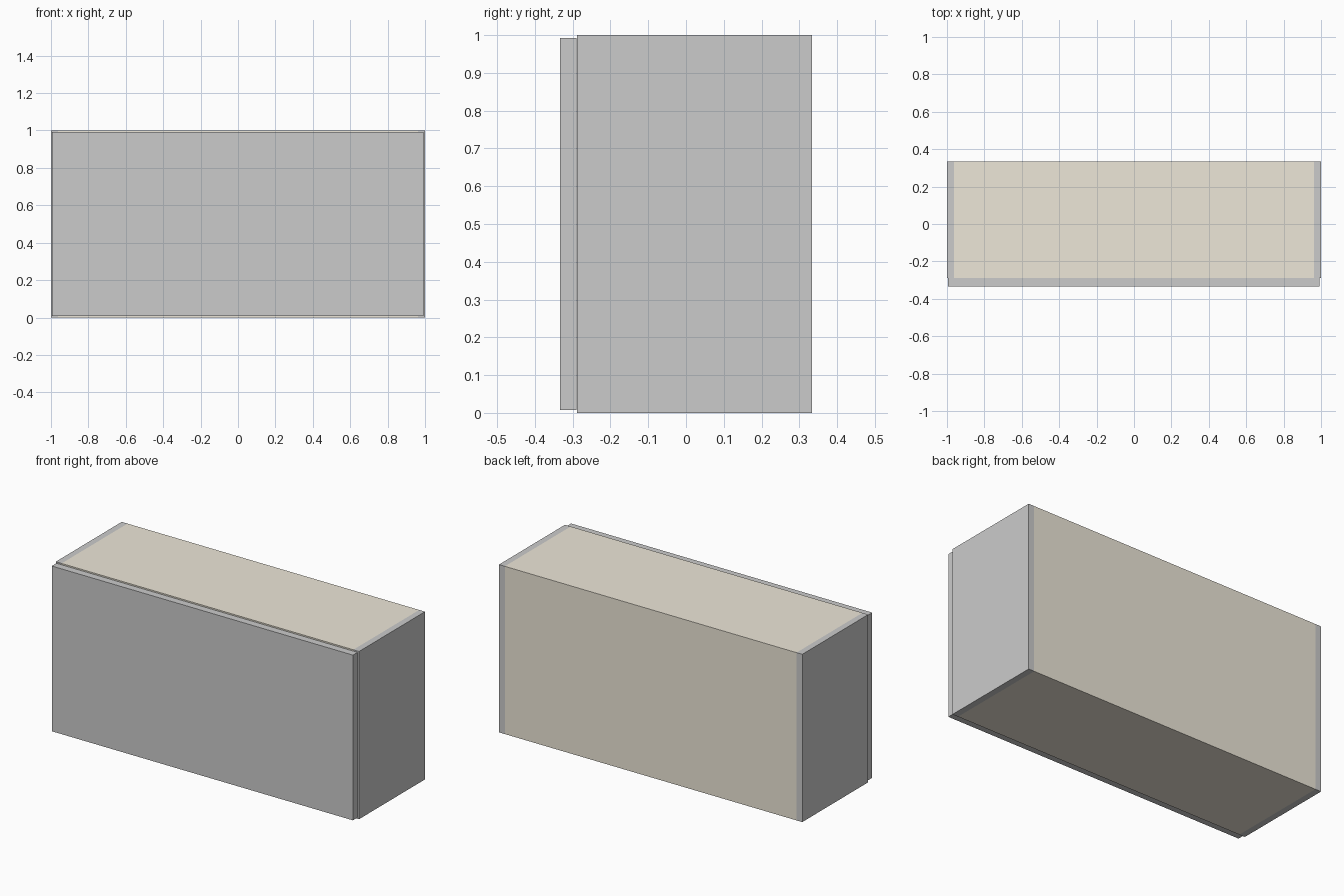
import bpy

if "Cube" in bpy.data.objects:
    bpy.data.objects.remove(bpy.data.objects["Cube"])

# Tan board material for the carcass panels
tan = bpy.data.materials.new("tan_board")
tan.diffuse_color = (0.85, 0.80, 0.69, 1)
tan.use_nodes = True
tan.node_tree.nodes["Principled BSDF"].inputs["Base Color"].default_value = tan.diffuse_color


def panel(name, x, y, z, mat=None):
    """Box panel given as (min, max) ranges on each axis."""
    bpy.ops.mesh.primitive_cube_add(size=1, location=[sum(r) / 2 for r in (x, y, z)])
    ob = bpy.context.object
    ob.name = name
    ob.scale = [r[1] - r[0] for r in (x, y, z)]
    bpy.ops.object.transform_apply(location=False, rotation=False, scale=True)
    if mat:
        ob.data.materials.append(mat)
    return ob


T = 0.038            # board thickness
W = 1 - T            # inner half width
FRONT, BACK = -0.288, 0.333

# Side panels
for name, s in (("left_side", -1), ("right_side", 1)):
    panel(name, sorted((s * W, s)), (FRONT, BACK), (0, 1))

# Top, bottom and back boards between the sides
panel("top_board", (-W, W), (FRONT, BACK), (1 - T, 1), tan)
panel("bottom_board", (-W, W), (FRONT, BACK), (0, T), tan)
panel("back_board", (-W, W), (BACK - T, BACK), (T, 1 - T), tan)

# Front door, slightly smaller than the carcass
panel("door", (-0.995, 0.991), (-0.333, -0.290), (0.008, 0.993))
